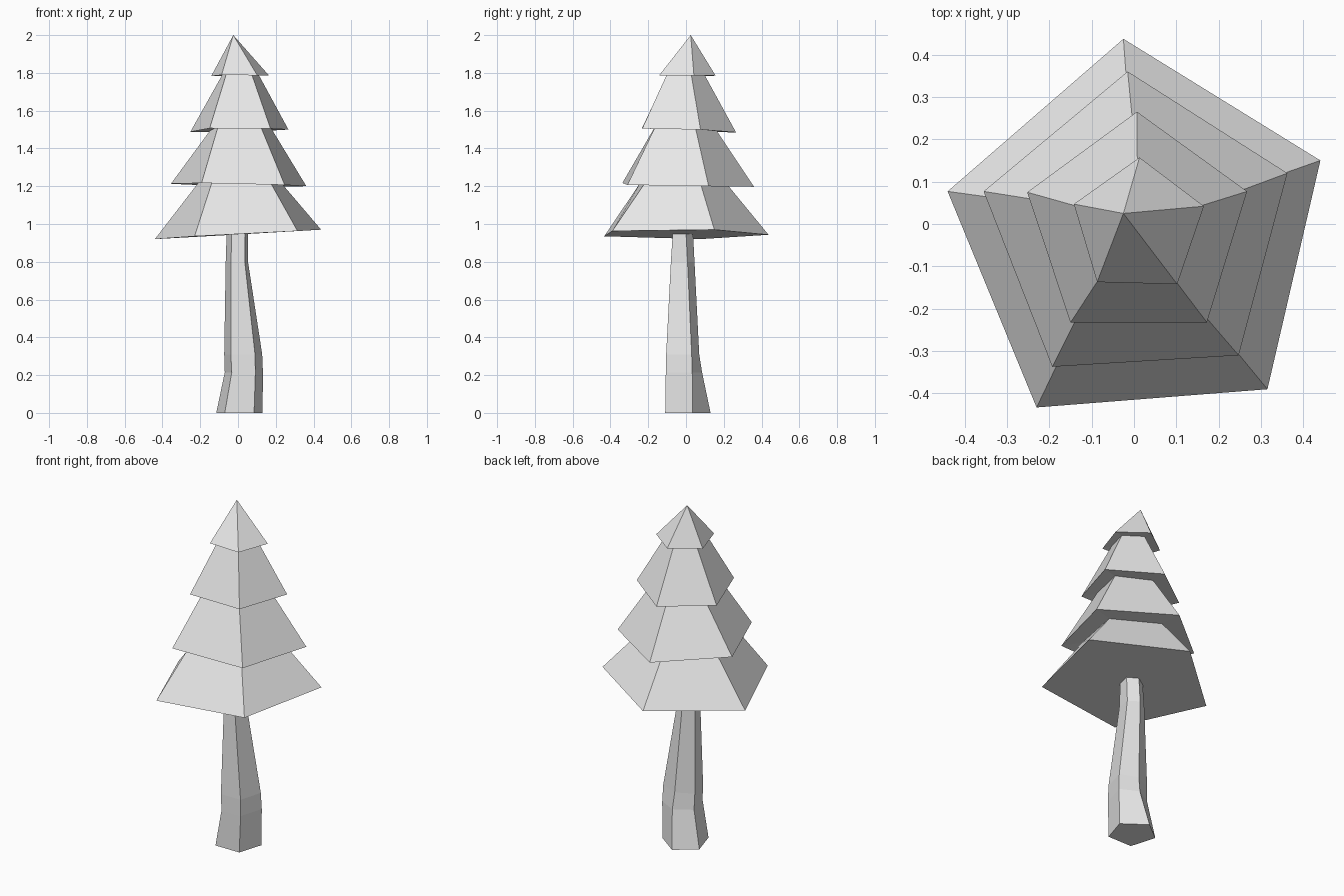
import bpy, bmesh

if "Cube" in bpy.data.objects:
    bpy.data.objects.remove(bpy.data.objects["Cube"])

mat = bpy.data.materials.new("light grey")
mat.diffuse_color = (0.8, 0.8, 0.8, 1)
mat.use_nodes = True
mat.node_tree.nodes["Principled BSDF"].inputs["Base Color"].default_value = mat.diffuse_color


def loft(name, rings, tip=None):
    """Skin a stack of five-sided rings; close the top with a cap or a point."""
    bm = bmesh.new()
    loops = [[bm.verts.new(p) for p in ring] for ring in rings]
    n = len(loops[0])
    for low, high in zip(loops, loops[1:]):
        for i in range(n):
            j = (i + 1) % n
            bm.faces.new((low[i], low[j], high[j], high[i]))
    bm.faces.new(loops[0])
    if tip:
        top = bm.verts.new(tip)
        for i in range(n):
            bm.faces.new((loops[-1][i], loops[-1][(i + 1) % n], top))
    else:
        bm.faces.new(loops[-1])
    bmesh.ops.recalc_face_normals(bm, faces=bm.faces)
    mesh = bpy.data.meshes.new(name)
    bm.to_mesh(mesh)
    bm.free()
    mesh.materials.append(mat)
    obj = bpy.data.objects.new(name, mesh)
    bpy.context.collection.objects.link(obj)
    return obj


# Skirt of each branch tier: corners left, back, right, front right, front left
tiers = [
    [(-.44, .077, .92), (-.025, .437, .943), (.44, .15, .97), (.315, -.39, .963), (-.23, -.433, .935)],
    [(-.355, .077, 1.213), (-.015, .36, 1.197), (.362, .12, 1.2), (.247, -.31, 1.207), (-.193, -.337, 1.217)],
    [(-.252, .075, 1.488), (.007, .265, 1.485), (.267, .077, 1.5), (.172, -.232, 1.505), (-.15, -.233, 1.507)],
    [(-.142, .047, 1.783), (.013, .157, 1.785), (.165, .042, 1.785), (.102, -.142, 1.787), (-.087, -.137, 1.789)],
]
# Each tier tucks in under the next skirt, by a share per corner
tuck = (.59, .62, .66, .71, .71)
rings = []
for k, skirt in enumerate(tiers):
    if k:
        rings.append([(x * t, y * t, z + .006) for (x, y, z), t in zip(skirt, tuck)])
    rings.append(skirt)
loft("branches", rings, tip=(-.025, .025, 2.0))

# Bent trunk: height, then x and y of the five corners in the same order
trunk = [
    (0, (-.115, 0, .13, .085, -.07), (.04, .13, .035, -.11, -.11)),
    (.215, (-.07, .03, .132, .092, -.033), (.025, .085, .033, -.107, -.107)),
    (.31, (-.073, .025, .128, .09, -.038), (.022, .07, .03, -.105, -.105)),
    (.8, (-.065, -.005, .053, .036, -.037), (.008, .045, .008, -.08, -.08)),
    (.955, (-.06, -.003, .052, .037, -.033), (0, .037, 0, -.07, -.07)),
]
loft("trunk", [[(x, y, z) for x, y in zip(xs, ys)] for z, xs, ys in trunk])
